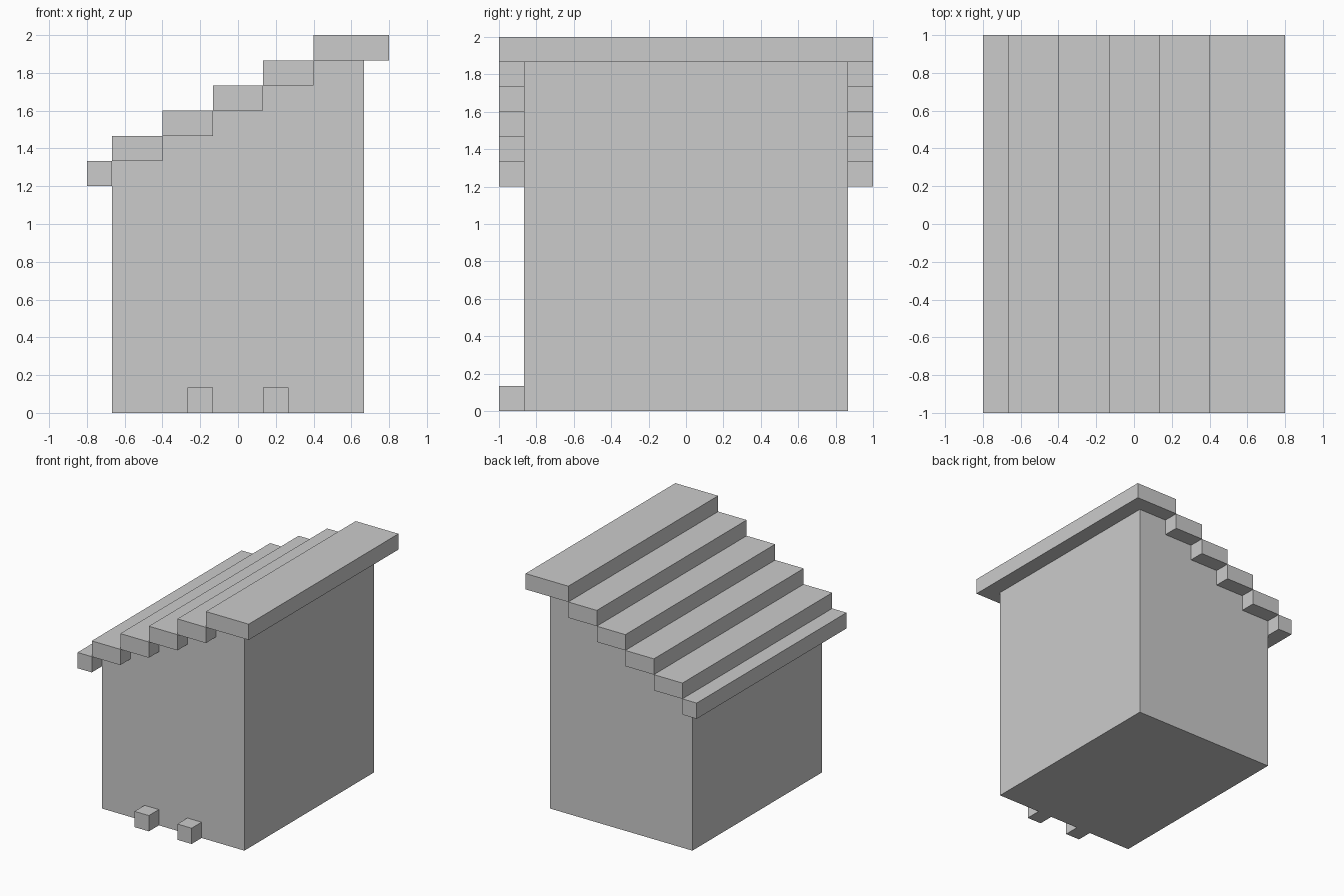
import bpy
import bmesh

if "Cube" in bpy.data.objects:
    bpy.data.objects.remove(bpy.data.objects["Cube"])

U = 2 / 15  # the model sits on a 15-unit block grid
STEPS = [(-5, -3), (-3, -1), (-1, 1), (1, 3), (3, 5)]  # x range of each wall step
WALL_BASE = 10  # wall height under the lowest step


def extrude_profile(name, profile, y0, y1):
    """Extrude a closed x/z profile (grid units) from y0 to y1."""
    bm = bmesh.new()
    face = bm.faces.new([bm.verts.new((x * U, y0 * U, z * U)) for x, z in profile])
    result = bmesh.ops.extrude_face_region(bm, geom=[face])
    verts = [v for v in result["geom"] if isinstance(v, bmesh.types.BMVert)]
    bmesh.ops.translate(bm, verts=verts, vec=(0, (y1 - y0) * U, 0))
    bmesh.ops.recalc_face_normals(bm, faces=bm.faces)
    mesh = bpy.data.meshes.new(name)
    bm.to_mesh(mesh)
    bm.free()
    obj = bpy.data.objects.new(name, mesh)
    bpy.context.collection.objects.link(obj)
    return obj


def box(name, x0, x1, y0, y1, z0, z1):
    return extrude_profile(name, [(x0, z0), (x1, z0), (x1, z1), (x0, z1)], y0, y1)


# Body with a stepped top that follows the roof
profile = [(5, 0), (-5, 0)]
for i, (x0, x1) in enumerate(STEPS):
    profile += [(x0, WALL_BASE + i), (x1, WALL_BASE + i)]
extrude_profile("body", profile, -6.5, 6.5)

# Roof planks, rising to the right, with an overhang at each end
planks = [(-6, -5)] + STEPS[:-1] + [(3, 6)]
for i, (x0, x1) in enumerate(planks):
    z = WALL_BASE - 1 + i
    box(f"roof_plank_{i + 1}", x0, x1, -7.5, 7.5, z, z + 1)

# Two small blocks at the foot of the front wall
for side, x0 in (("left", -2), ("right", 1)):
    box(f"front_block_{side}", x0, x0 + 1, -7.5, -6.5, 0, 1)
